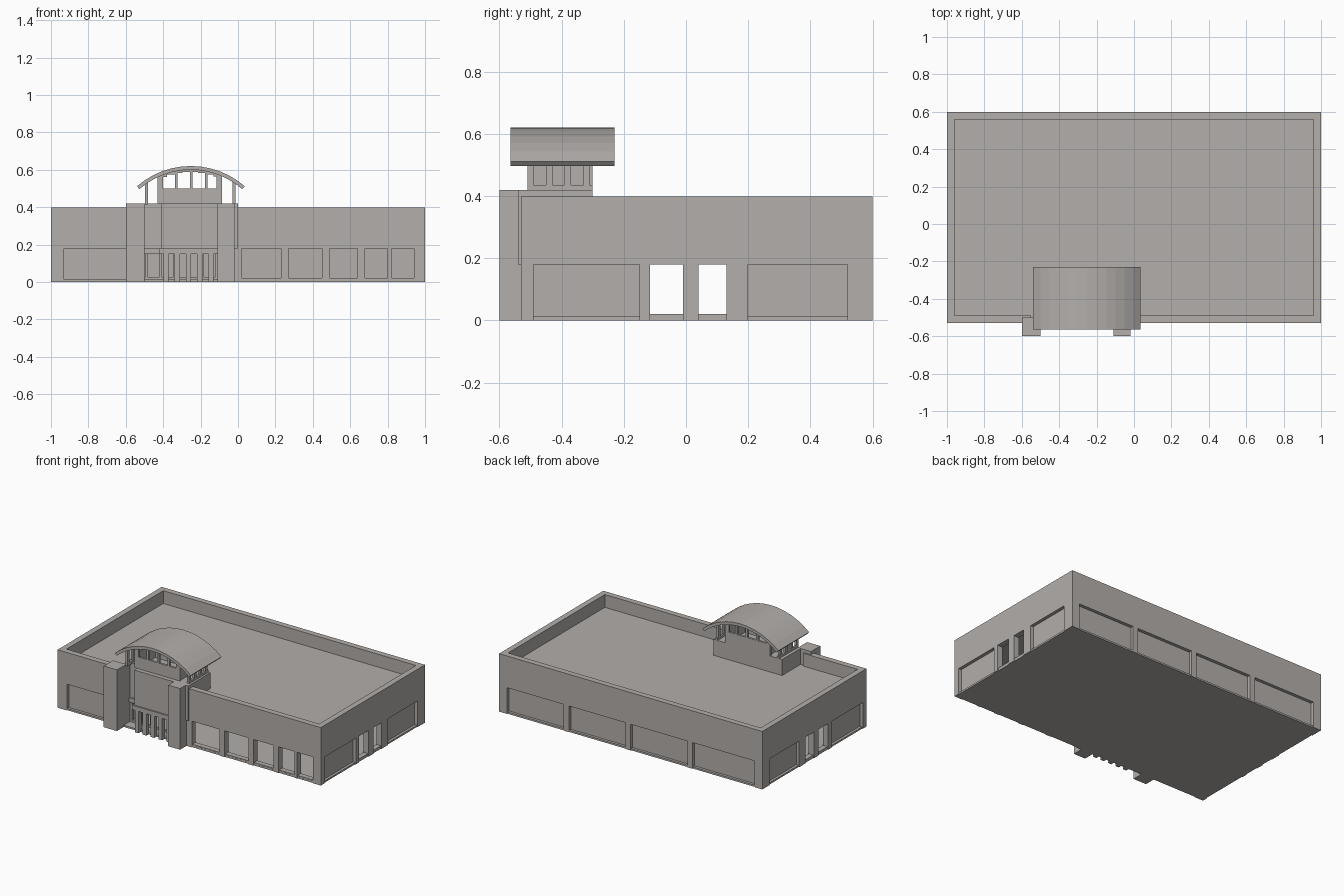
import bpy, bmesh, math

if "Cube" in bpy.data.objects:
    bpy.data.objects.remove(bpy.data.objects["Cube"])

mat = bpy.data.materials.new("warm grey")
mat.diffuse_color = (0.45, 0.425, 0.405, 1)
mat.use_nodes = True
mat.node_tree.nodes["Principled BSDF"].inputs["Base Color"].default_value = mat.diffuse_color


def add_box(bm, a, b):
    lo = [min(p, q) for p, q in zip(a, b)]
    hi = [max(p, q) for p, q in zip(a, b)]
    r = bmesh.ops.create_cube(bm, size=1)
    for v in r["verts"]:
        v.co = [lo[i] if v.co[i] < 0 else hi[i] for i in range(3)]


def finish(name, bm):
    bmesh.ops.recalc_face_normals(bm, faces=bm.faces)
    me = bpy.data.meshes.new(name)
    bm.to_mesh(me)
    bm.free()
    me.materials.append(mat)
    ob = bpy.data.objects.new(name, me)
    bpy.context.collection.objects.link(ob)
    return ob


def boxes(name, *pairs):
    bm = bmesh.new()
    for x0, x1, y0, y1, z0, z1 in pairs:
        add_box(bm, (x0, y0, z0), (x1, y1, z1))
    return finish(name, bm)


FRONT, BACK, TOP, HEAD = -0.53, 0.6, 0.398, 0.18
THICK, RECESS = 0.04, 0.022


def wall(name, place, start, end, bays):
    """Wall with an upper band, piers, and bays that are recessed panels or open windows."""
    bm = bmesh.new()

    def piece(u0, u1, d0, d1, z0, z1):
        add_box(bm, (*place(u0, d0), z0), (*place(u1, d1), z1))

    piece(start, end, 0, THICK, HEAD, TOP)
    u = start
    for a, b, kind in bays:
        if a > u:
            piece(u, a, 0, THICK, 0, HEAD)
        if kind == "panel":
            piece(a, b, RECESS, THICK, 0.01, HEAD)
        else:
            piece(a, b, 0.005, THICK, 0, 0.02)
        u = b
    if end > u:
        piece(u, end, 0, THICK, 0, HEAD)
    return finish(name, bm)


# Outer walls
side_bays = [(-0.49, -0.15, "panel"), (-0.115, -0.01, "open"),
             (0.04, 0.13, "open"), (0.2, 0.52, "panel")]
wall("right_wall", lambda u, d: (1 - d, u), FRONT, BACK, side_bays)
wall("left_wall", lambda u, d: (-1 + d, u), FRONT, BACK, side_bays)
wall("back_wall", lambda u, d: (u, BACK - d), -0.96, 0.96,
     [(-0.94, -0.47, "panel"), (-0.43, 0.0, "panel"),
      (0.04, 0.47, "panel"), (0.51, 0.94, "panel")])
wall("front_wall_left", lambda u, d: (u, FRONT + d), -0.96, -0.55,
     [(-0.93, -0.6, "panel")])
wall("front_wall_right", lambda u, d: (u, FRONT + d), -0.02, 0.96,
     [(0.02, 0.23, "open"), (0.27, 0.45, "open"), (0.49, 0.64, "open"),
      (0.68, 0.80, "open"), (0.82, 0.94, "open")])

# Floor and roof deck
boxes("floor_slab", (-0.995, 0.995, FRONT + 0.004, BACK - 0.004, 0, 0.012))
boxes("roof_deck", (-0.97, 0.97, -0.45, 0.57, 0.29, 0.31),
      (-0.97, -0.5, -0.5, -0.45, 0.29, 0.31), (-0.02, 0.97, -0.5, -0.45, 0.29, 0.31))

# Entrance pillars
boxes("entrance_pillars", (-0.6, -0.5, -0.6, -0.5, 0, 0.42),
      (-0.11, -0.02, -0.6, -0.45, 0, 0.42))

# Entrance tower: front bay, side walls and the base on the roof
boxes("tower_base", (-0.5, 0.0, -0.45, -0.3, 0.30, 0.42),
      (-0.02, 0.0, -0.54, -0.45, 0.18, 0.42),
      (-0.52, -0.5, -0.53, -0.3, 0.0, 0.42),
      (-0.5, -0.41, -0.46, -0.44, 0.18, 0.42))
boxes("entrance_front_bay", (-0.41, -0.11, -0.54, -0.45, HEAD, 0.42))
boxes("entrance_canopy", (-0.42, -0.11, -0.55, -0.44, 0.15, HEAD),
      (-0.5, -0.42, -0.47, -0.43, 0.15, HEAD))

# Entrance columns and door frames
bm = bmesh.new()
for i in range(5):
    x = -0.385 + i * 0.06
    add_box(bm, (x - 0.014, -0.55, 0), (x + 0.014, -0.52, 0.15))
for i in range(6):
    x = -0.49 + i * 0.075
    add_box(bm, (x - 0.008, -0.46, 0), (x + 0.008, -0.445, 0.15))
add_box(bm, (-0.5, -0.46, 0), (-0.11, -0.445, 0.025))
finish("entrance_columns", bm)

# Curved roof
CX, R, THK = -0.252, 0.437, 0.02
CZ = 0.62 - R


def under(x):
    return CZ + math.sqrt((R - THK) ** 2 - (x - CX) ** 2)


N = 12
half = math.asin(0.288 / R)
angles = [-half + 2 * half * i / N for i in range(N + 1)]
profile = [(CX + R * math.sin(a), CZ + R * math.cos(a)) for a in angles]
profile += [(CX + (R - THK) * math.sin(a), CZ + (R - THK) * math.cos(a)) for a in reversed(angles)]
bm = bmesh.new()
rings = [[bm.verts.new((x, y, z)) for x, z in profile] for y in (-0.565, -0.23)]
M = len(profile)
for i in range(M):
    j = (i + 1) % M
    bm.faces.new((rings[0][i], rings[0][j], rings[1][j], rings[1][i]))
for ring in rings:
    for i in range(N):
        bm.faces.new((ring[i], ring[i + 1], ring[M - 2 - i], ring[M - 1 - i]))
finish("curved_roof", bm)

# Clerestory under the curved roof
bm = bmesh.new()
for y in (-0.51, -0.315):
    add_box(bm, (-0.42, y, 0.42), (-0.09, y + 0.015, 0.5))
    for x, w in ((-0.415, 0.015), (-0.33, 0.007), (-0.25, 0.007),
                 (-0.17, 0.007), (-0.1, 0.015)):
        add_box(bm, (x - w, y, 0.42), (x + w, y + 0.015, under(x) + 0.005))
    # header strips that follow the curve
    for i in range(8):
        x0 = -0.42 + i * 0.04125
        top = under(x0 + 0.02)
        add_box(bm, (x0, y, top - 0.012), (x0 + 0.04125, y + 0.015, top + 0.005))
for x in (-0.42, -0.1):
    add_box(bm, (x, -0.5, 0.42), (x + 0.012, -0.31, 0.53))
finish("clerestory_frame", bm)

bm = bmesh.new()
for x in (-0.49, -0.022):
    for y in (-0.5, -0.44, -0.38, -0.32):
        add_box(bm, (x - 0.008, y - 0.01, 0.42), (x + 0.008, y + 0.01, under(x) + 0.008))
    add_box(bm, (x - 0.008, -0.51, 0.415), (x + 0.008, -0.3, 0.435))
finish("clerestory_side_posts", bm)
